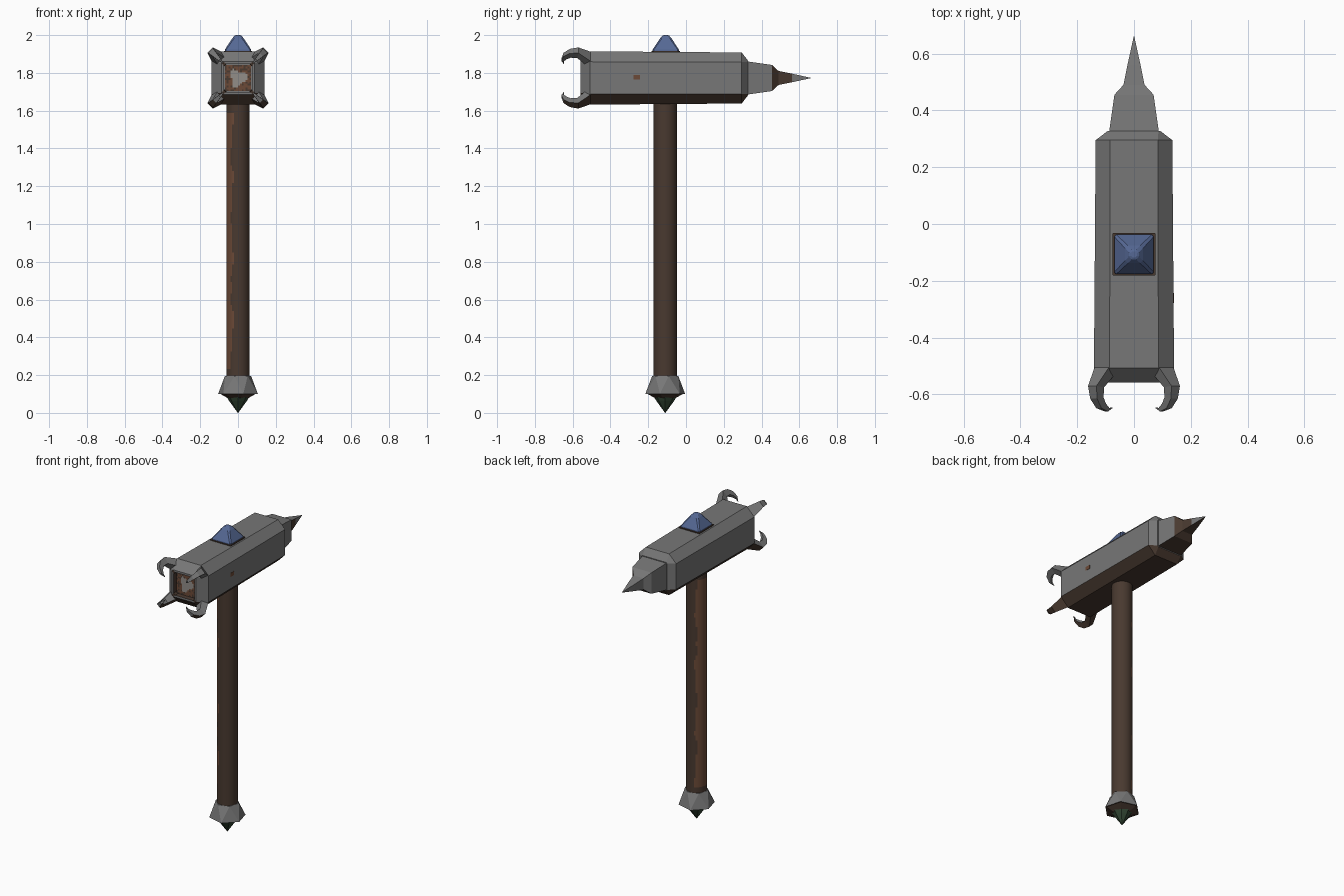
import bpy, bmesh, math, random
from mathutils import Vector

if "Cube" in bpy.data.objects:
    bpy.data.objects.remove(bpy.data.objects["Cube"])

random.seed(4)
CZ = 1.773          # height of the head axis
HY = -0.11          # y of the handle axis


def mat(name, r, g, b):
    m = bpy.data.materials.new(name)
    m.diffuse_color = (r, g, b, 1)
    m.use_nodes = True
    m.node_tree.nodes["Principled BSDF"].inputs["Base Color"].default_value = m.diffuse_color
    return m


STEEL = mat("grey steel", 0.185, 0.185, 0.185)
BROWN = mat("dark brown", 0.066, 0.041, 0.029)
RUST = mat("rust brown", 0.15, 0.068, 0.038)
PALE = mat("worn pale steel", 0.29, 0.27, 0.25)
BLUE = mat("blue gem", 0.092, 0.14, 0.30)
GREEN = mat("dark green gem", 0.032, 0.062, 0.034)


def finish(bm, name, mats, rule=None, smooth=False):
    bmesh.ops.remove_doubles(bm, verts=bm.verts, dist=1e-5)
    bmesh.ops.recalc_face_normals(bm, faces=bm.faces)
    bm.normal_update()
    for f in bm.faces:
        f.smooth = smooth
        if rule:
            f.material_index = rule(f.calc_center_median(), f.normal)
    me = bpy.data.meshes.new(name)
    bm.to_mesh(me)
    bm.free()
    for m in mats:
        me.materials.append(m)
    ob = bpy.data.objects.new(name, me)
    bpy.context.collection.objects.link(ob)
    return ob


def loft(name, rings, mats, rule=None, smooth=False, twisted=False):
    """Skin rings of equal point count and cap both ends."""
    bm = bmesh.new()
    vs = [[bm.verts.new(p) for p in r] for r in rings]
    n = len(rings[0])
    for a, b in zip(vs, vs[1:]):
        for i in range(n):
            j = (i + 1) % n
            if twisted:
                bm.faces.new((a[i], a[j], b[i]))
                bm.faces.new((a[j], b[j], b[i]))
            else:
                bm.faces.new((a[i], a[j], b[j], b[i]))
    bm.faces.new(vs[0])
    bm.faces.new(vs[-1])
    return finish(bm, name, mats, rule, smooth)


def octagon(y, h, f):
    pts = [(h, -f), (h, f), (f, h), (-f, h), (-h, f), (-h, -f), (-f, -h), (f, -h)]
    return [(x, y, CZ + z) for x, z in pts]


def circle(r, z, n, turn=0.0):
    return [(r * math.cos(2 * math.pi * (i + turn) / n),
             HY + r * math.sin(2 * math.pi * (i + turn) / n), z) for i in range(n)]


# hammer head: chamfered block with recessed striking face, brown underside
loft("hammer_head",
     [octagon(-0.53, 0.073, 0.062), octagon(-0.558, 0.075, 0.064), octagon(-0.558, 0.088, 0.078),
      octagon(-0.507, 0.141, 0.086), octagon(0.295, 0.135, 0.084), octagon(0.328, 0.092, 0.086)],
     [STEEL, BROWN],
     lambda c, n: 1 if n.z < -0.45 or (c.y < -0.53 and max(abs(c.x), abs(c.z - CZ)) < 0.079) else 0)

# striking panel: worn pale patch surrounded by rust
bm = bmesh.new()
bmesh.ops.create_grid(bm, x_segments=14, y_segments=14, size=0.07)
for v in bm.verts:
    v.co = Vector((v.co.x, -0.534, CZ + v.co.y))


def panel_rule(c, n):
    a = math.atan2(c.z - CZ, c.x)
    d = math.hypot(c.x, c.z - CZ)
    if d < 0.042 + 0.012 * math.sin(3 * a + 1):
        return 1
    return 2 if random.random() < 0.3 else 0


finish(bm, "striking_panel", [RUST, PALE, BROWN], panel_rule)

# back spike: square neck and long pyramid point
SPIKE = [(0.322, 0.088), (0.455, 0.069), (0.49, 0.037), (0.56, 0.023), (0.66, 0.001)]
loft("back_spike",
     [[(sx * h, y, CZ + sz * h) for sx, sz in ((1, 1), (-1, 1), (-1, -1), (1, -1))] for y, h in SPIKE],
     [STEEL, BROWN],
     lambda c, n: 1 if n.z < -0.45 or (n.x > 0.5 and 0.47 < c.y < 0.56) else 0)

# four hooked claws: (outer y, outer diagonal, inner y, inner diagonal, half width)
CLAW = [(-0.500, 0.111, -0.520, 0.080, 0.037), (-0.570, 0.147, -0.575, 0.117, 0.021),
        (-0.615, 0.142, -0.610, 0.117, 0.017), (-0.648, 0.124, -0.633, 0.106, 0.013),
        (-0.660, 0.097, -0.648, 0.091, 0.008), (-0.648, 0.076, -0.646, 0.075, 0.001)]
for sx in (-1, 1):
    for sz in (-1, 1):
        rings = []
        for yo, do, yi, di, t in CLAW:
            k = t / math.sqrt(2)
            rings.append([(sx * (d + s * k), y, CZ + sz * (d - s * k))
                          for y, d, s in ((yo, do, 1), (yo, do, -1), (yi, di, -0.8), (yi, di, 0.8))])
        loft("claw_%s_%s" % ("upper" if sz > 0 else "lower", "right" if sx > 0 else "left"),
             rings, [STEEL, BROWN],
             lambda c, n, sz=sz: 1 if sz < 0 and n.z < -0.5 else 0)

# rust spot on the side of the head
bm = bmesh.new()
bmesh.ops.create_cube(bm, size=1)
for v in bm.verts:
    v.co = Vector((0.138 + v.co.x * 0.006, -0.26 + v.co.y * 0.035, 1.777 + v.co.z * 0.025))
finish(bm, "rust_spot", [RUST])


# handle: round shaft with a wavy rust strip along its left side
def handle_rule(c, n):
    az = math.degrees(math.atan2(c.y - HY, c.x)) % 360
    wave = 7 * math.sin(c.z * 17) + 4 * math.sin(c.z * 41)
    return 1 if 122 + wave < az < 240 + wave and 0.22 < c.z < 1.6 else 0


loft("handle", [circle(0.062, 0.17 + 1.48 * i / 48, 36) for i in range(49)],
     [BROWN, RUST], handle_rule, smooth=True)
ob = bpy.data.objects["handle"]
bpy.context.view_layer.objects.active = ob
ob.select_set(True)
bpy.ops.object.shade_smooth_by_angle(angle=math.radians(40))

# pommel: faceted collar with brown underside
loft("pommel_collar", [circle(0.072, 0.195, 6, 0.25), circle(0.109, 0.1, 6, 0.75)],
     [STEEL, BROWN], lambda c, n: 1 if n.z < -0.4 else 0, twisted=True)
loft("pommel_underside", [circle(0.098, 0.101, 6, 0.75), circle(0.056, 0.078, 6, 0.75)], [BROWN])

# green gem at the foot
loft("pommel_gem", [circle(0.062, 0.088, 8), circle(0.046, 0.062, 8), circle(0.001, 0.0, 8)], [GREEN])


# blue gem on top, with chamfered corners, on a thin square seat
def chamfered(z, h, f):
    pts = [(h, -f), (h, f), (f, h), (-f, h), (-h, f), (-h, -f), (-f, -h), (f, -h)]
    return [(x, HY + 0.003 + y, z) for x, y in pts]


loft("gem_seat", [chamfered(1.9, 0.075, 0.073), chamfered(1.917, 0.075, 0.073)], [BROWN])
loft("top_gem", [chamfered(1.91, 0.07, 0.064), chamfered(1.924, 0.069, 0.062),
                 chamfered(1.982, 0.031, 0.021), chamfered(1.997, 0.018, 0.008),
                 chamfered(2.0, 0.011, 0.005)], [BLUE])
